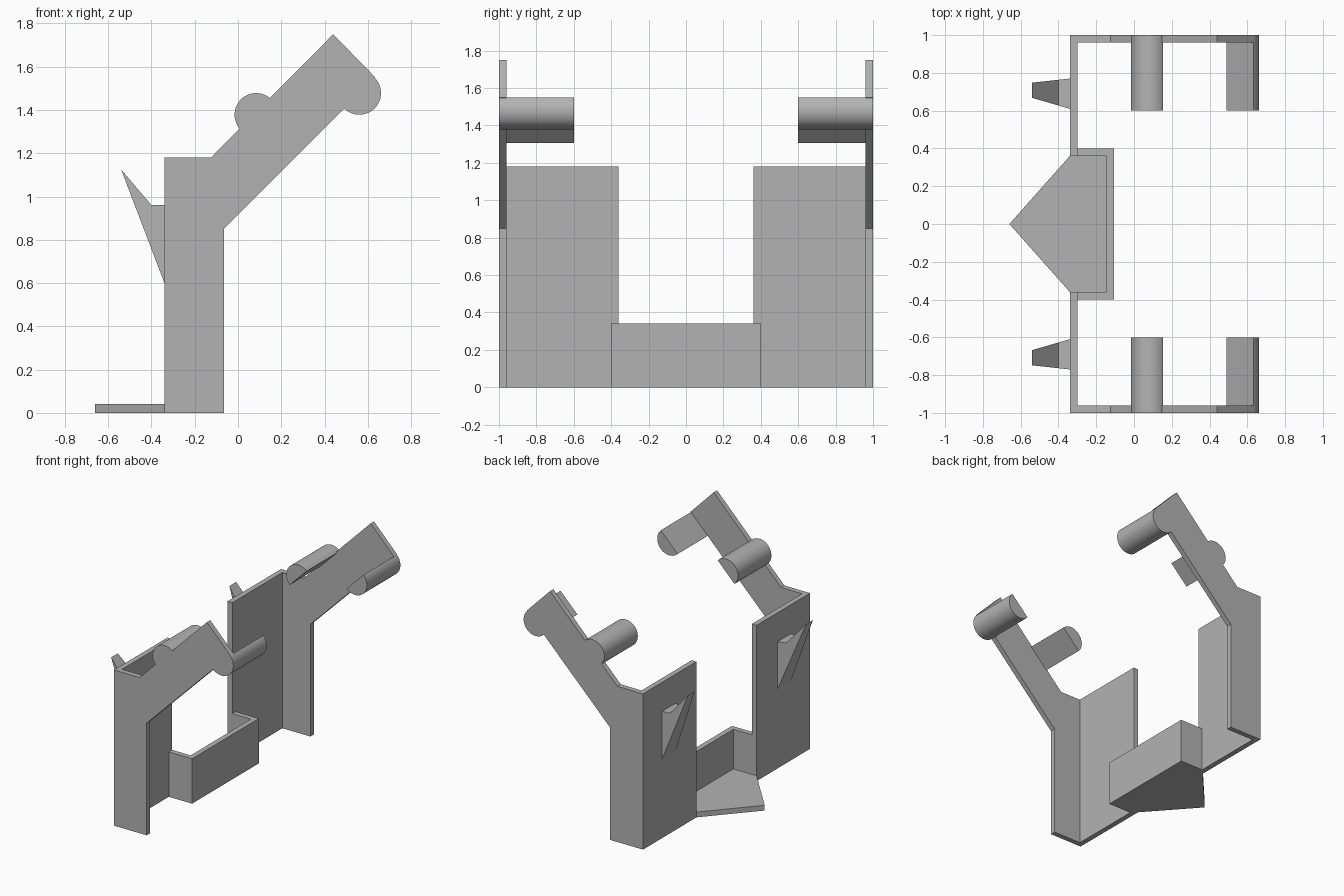
import bpy, bmesh, math
from mathutils import Vector

cube = bpy.data.objects.get("Cube")
if cube:
    bpy.data.objects.remove(cube, do_unlink=True)

grey = bpy.data.materials.new("plain grey")
grey.use_nodes = True
grey.diffuse_color = (0.45, 0.45, 0.45, 1)
grey.node_tree.nodes["Principled BSDF"].inputs["Base Color"].default_value = grey.diffuse_color


def loft(name, start, end, mirror=False, smooth=False):
    """Solid between two matching outlines, optionally mirrored across y."""
    bm = bmesh.new()
    a = [bm.verts.new(p) for p in start]
    b = [bm.verts.new(p) for p in end]
    bm.faces.new(a)
    bm.faces.new(b[::-1])
    for i in range(len(a)):
        j = (i + 1) % len(a)
        bm.faces.new((a[j], a[i], b[i], b[j]))
    bmesh.ops.recalc_face_normals(bm, faces=bm.faces)
    mesh = bpy.data.meshes.new(name)
    bm.to_mesh(mesh)
    bm.free()
    mesh.materials.append(grey)
    ob = bpy.data.objects.new(name, mesh)
    bpy.context.collection.objects.link(ob)
    if mirror:
        mod = ob.modifiers.new("Mirror", 'MIRROR')
        mod.use_axis = (False, True, False)
        mod.use_mirror_merge = False
    if smooth:
        bpy.ops.object.select_all(action='DESELECT')
        ob.select_set(True)
        bpy.context.view_layer.objects.active = ob
        bpy.ops.object.shade_smooth_by_angle(angle=math.radians(30))
    return ob


def side_prism(name, profile, y0, y1, smooth=False):
    """x-z profile extruded along y, one on each side."""
    return loft(name, [(x, y0, z) for x, z in profile],
                [(x, y1, z) for x, z in profile], True, smooth)


def flat_prism(name, outline, z0, z1, mirror=False):
    """x-y outline extruded upward."""
    return loft(name, [(x, y, z0) for x, y in outline],
                [(x, y, z1) for x, y in outline], mirror)


def rect(x0, x1, y0, y1):
    return [(x0, y0), (x1, y0), (x1, y1), (x0, y1)]


def half_disc(cx, cz, r, start):
    angles = [math.radians(start) + math.pi * i / 24 for i in range(25)]
    return [(cx + r * math.cos(t), cz + r * math.sin(t)) for t in angles]


BACK, WALL = -0.34, 0.04

# Side plates with the slanted arms
side_prism("side_arm", [(BACK, 0), (-0.065, 0), (-0.065, 0.85), (0.635, 1.55),
                        (0.44, 1.75), (-0.125, 1.18), (BACK, 1.18)], 0.96, 1)

# Tall rear panels
flat_prism("rear_panel", rect(BACK, BACK + WALL, 0.36, 0.96), 0, 1.18, True)

# Half-round pegs on the upper and lower arm edges
side_prism("upper_peg", half_disc(0.084, 1.378, 0.1, 45), 0.6, 1, True)
side_prism("lower_peg", half_disc(0.561, 1.478, 0.1, 225), 0.6, 1, True)

# Low tray in the middle: cheeks, front wall and pointed floor
flat_prism("tray_cheek", rect(BACK + WALL, -0.105, 0.36, 0.4), 0, 0.34, True)
flat_prism("tray_cheek_end", rect(BACK, BACK + WALL, 0.36, 0.4), 0, 0.34, True)
flat_prism("tray_wall", rect(-0.145, -0.105, -0.36, 0.36), 0, 0.34)
flat_prism("pointed_floor", [(-0.66, 0), (BACK, -0.36), (-0.145, -0.36),
                             (-0.145, 0.36), (BACK, 0.36)], 0, WALL)

# Tapered hooks behind the rear panels
hook = [(BACK, 0.6), (BACK, 0.96), (-0.4, 0.96), (-0.54, 1.125)]


def hook_side(base, tip):
    return [Vector((x, base + (tip - base) * (BACK - x) / 0.2, z)) for x, z in hook]


loft("rear_hook", hook_side(0.61, 0.668), hook_side(0.77, 0.748), True)
